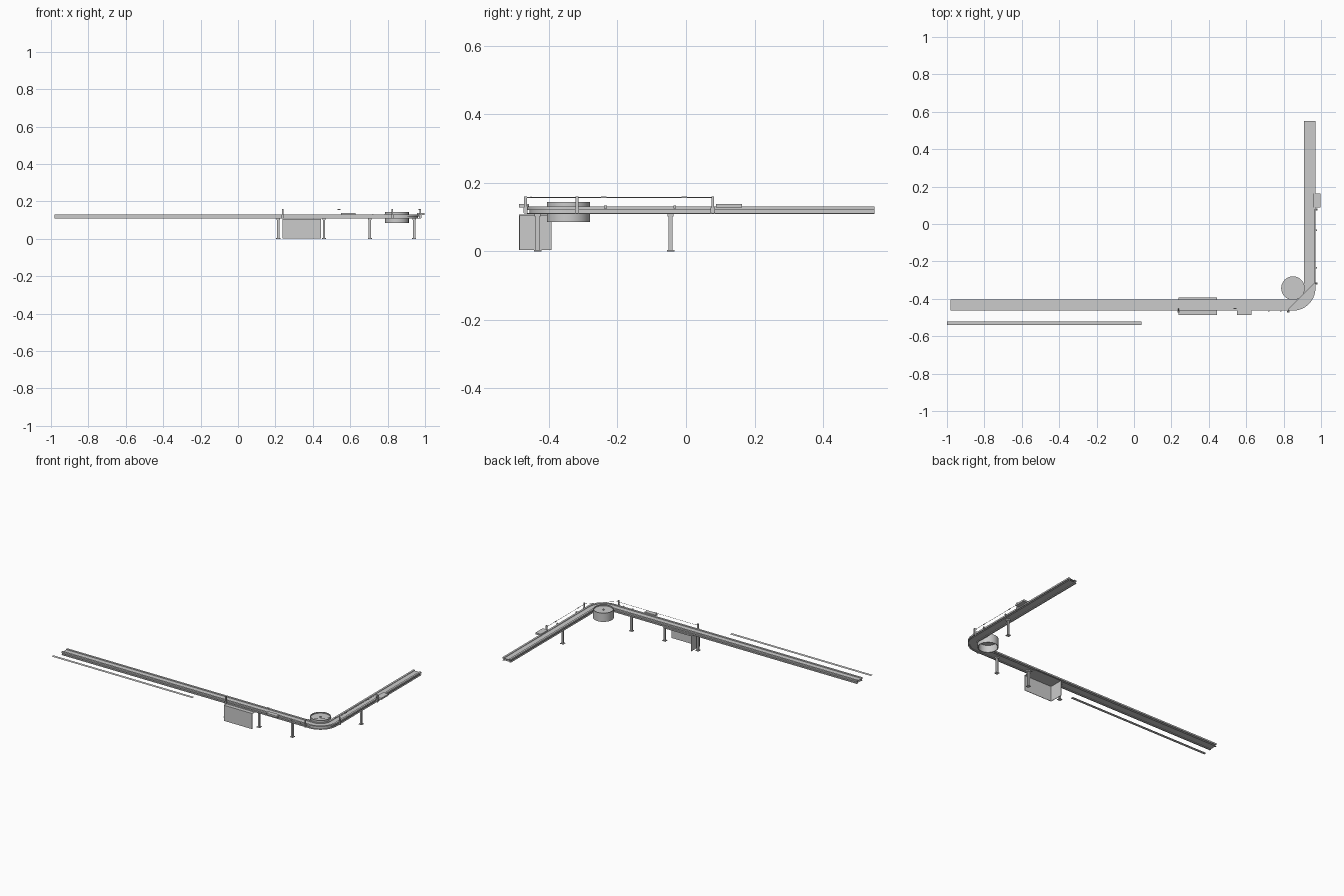
import bpy, bmesh, math
from mathutils import Vector

if "Cube" in bpy.data.objects:
    bpy.data.objects.remove(bpy.data.objects["Cube"])

CX, CY, R = 0.85, -0.343, 0.09        # bend centre and centreline radius
TX0, TY1 = -0.98, 0.55                # free ends of the track


def finish(name, bm, smooth=False):
    bmesh.ops.recalc_face_normals(bm, faces=bm.faces)
    me = bpy.data.meshes.new(name)
    bm.to_mesh(me)
    bm.free()
    ob = bpy.data.objects.new(name, me)
    bpy.context.collection.objects.link(ob)
    if smooth:
        bpy.context.view_layer.objects.active = ob
        ob.select_set(True)
        bpy.ops.object.shade_smooth_by_angle(angle=math.radians(30))
        ob.select_set(False)
    return ob


def box(name, x0, x1, y0, y1, z0, z1):
    bm = bmesh.new()
    bmesh.ops.create_cube(bm, size=1)
    for v in bm.verts:
        v.co = ((x0 + x1) / 2 + v.co.x * (x1 - x0),
                (y0 + y1) / 2 + v.co.y * (y1 - y0),
                (z0 + z1) / 2 + v.co.z * (z1 - z0))
    return finish(name, bm)


def track_path():
    # (point, outward direction) along the L-shaped centreline
    pts = [(Vector((TX0, CY - R, 0)), Vector((0, -1, 0)))]
    for i in range(25):
        a = -math.pi / 2 + math.pi / 2 * i / 24
        d = Vector((math.cos(a), math.sin(a), 0))
        pts.append((Vector((CX, CY, 0)) + d * R, d))
    pts.append((Vector((CX + R, TY1, 0)), Vector((1, 0, 0))))
    return pts


def sweep(name, section):
    bm = bmesh.new()
    rings = [[bm.verts.new(p + d * o + Vector((0, 0, z))) for o, z in section]
             for p, d in track_path()]
    n = len(section)
    for a, b in zip(rings, rings[1:]):
        for i in range(n):
            j = (i + 1) % n
            bm.faces.new((a[i], a[j], b[j], b[i]))
    bm.faces.new(rings[0])
    bm.faces.new(rings[-1])
    return finish(name, bm, True)


def lathe(name, profile, closed=True, seg=48):
    bm = bmesh.new()
    rings = []
    for k in range(seg):
        a = 2 * math.pi * k / seg
        rings.append([bm.verts.new((CX + r * math.cos(a), CY + r * math.sin(a), z)) for r, z in profile])
    n = len(profile)
    for k in range(seg):
        a, b = rings[k], rings[(k + 1) % seg]
        for i in range(n if closed else n - 1):
            j = (i + 1) % n
            bm.faces.new((a[i], a[j], b[j], b[i]))
    return finish(name, bm, True)


def rod(name, p, q, r, seg=8):
    p, q = Vector(p), Vector(q)
    bm = bmesh.new()
    bmesh.ops.create_cone(bm, cap_ends=True, segments=seg, radius1=r, radius2=r, depth=(q - p).length)
    rot = (q - p).to_track_quat('Z', 'Y')
    for v in bm.verts:
        v.co = rot @ v.co + (p + q) / 2
    return finish(name, bm, True)


# track: two channel-shaped side rails, carrying belt and return plate
channel = [(0.030, 0.108), (0.030, 0.111), (0.023, 0.111), (0.023, 0.120), (0.030, 0.120),
           (0.030, 0.130), (0.017, 0.130), (0.017, 0.127), (0.020, 0.127), (0.020, 0.108)]
sweep("outer_rail", channel)
sweep("inner_rail", [(-o, z) for o, z in channel])
sweep("carrying_belt", [(-0.020, 0.122), (0.020, 0.122), (0.020, 0.125), (-0.020, 0.125)])
sweep("return_plate", [(-0.020, 0.112), (0.020, 0.112), (0.020, 0.114), (-0.020, 0.114)])

# corner wheel: open drum, recessed web and hub
lathe("corner_wheel_rim", [(0.063, 0.085), (0.063, 0.143), (0.058, 0.143), (0.058, 0.085)])
lathe("corner_wheel_web", [(0.0005, 0.136), (0.058, 0.136), (0.058, 0.132), (0.0005, 0.132)])
rod("corner_wheel_hub", (CX, CY, 0.125), (CX, CY, 0.141), 0.006, 16)

# support legs with feet and head brackets
for i, (x, y) in enumerate([(0.215, -0.433), (0.46, -0.433), (0.705, -0.433), (0.942, -0.045)]):
    box(f"leg_{i}", x - 0.006, x + 0.006, y - 0.006, y + 0.006, 0.003, 0.112)
    box(f"leg_foot_{i}", x - 0.011, x + 0.011, y - 0.011, y + 0.011, 0, 0.004)
    box(f"leg_bracket_{i}", x - 0.009, x + 0.009, y - 0.009, y + 0.009, 0.102, 0.112)

# drive guard: front, left and top panels
box("guard_front", 0.237, 0.445, -0.487, -0.484, 0.003, 0.107)
box("guard_left", 0.237, 0.240, -0.487, -0.393, 0.003, 0.107)
box("guard_top", 0.237, 0.445, -0.487, -0.393, 0.104, 0.107)

# pull cord posts and cord
posts = [(0.238, -0.468), (0.825, -0.468), (0.975, -0.318), (0.975, 0.078)]
for i, (x, y) in enumerate(posts):
    box(f"cord_post_{i}", x - 0.004, x + 0.004, y - 0.004, y + 0.004, 0.110, 0.160)
    box(f"cord_post_mount_{i}", x - 0.006, x + 0.006, y - 0.006, y + 0.006, 0.112, 0.128)
ends = [(0.238, -0.452), (0.828, -0.452), (0.966, -0.314), (0.966, 0.078)]
for i, (a, b) in enumerate(zip(ends, ends[1:])):
    rod(f"pull_cord_{i}", (*a, 0.157), (*b, 0.157), 0.001)
for i, (p, q) in enumerate(zip(posts, ends)):
    rod(f"cord_arm_{i}", (*p, 0.157), (*q, 0.157), 0.0015) 
for i, (x, y) in enumerate([(0.54, -0.452), (0.966, -0.24), (0.966, -0.005)]):
    box(f"cord_clip_{i}", x - 0.008 if i == 0 else x - 0.002, x + 0.008 if i == 0 else x + 0.002,
        y - 0.002 if i == 0 else y - 0.008, y + 0.002 if i == 0 else y + 0.008, 0.155, 0.159)

# control boxes on the outside of the track
box("control_box_long_side", 0.55, 0.628, -0.487, -0.458, 0.127, 0.138)
box("control_box_short_side", 0.958, 0.998, 0.087, 0.164, 0.127, 0.138)

# small sensors on the rail edges
for i, (x, y) in enumerate([(0.72, -0.464), (0.785, -0.464), (0.974, -0.235), (0.974, -0.033)]):
    box(f"sensor_{i}", x - 0.004, x + 0.004, y - 0.004, y + 0.004, 0.125, 0.133)

# loose flat strip lying parallel to the long run
bm = bmesh.new()
bm.faces.new([bm.verts.new(c) for c in
              [(-1, -0.54, 0.122), (0.04, -0.54, 0.122), (0.04, -0.52, 0.122), (-1, -0.52, 0.122)]])
finish("side_strip", bm)
